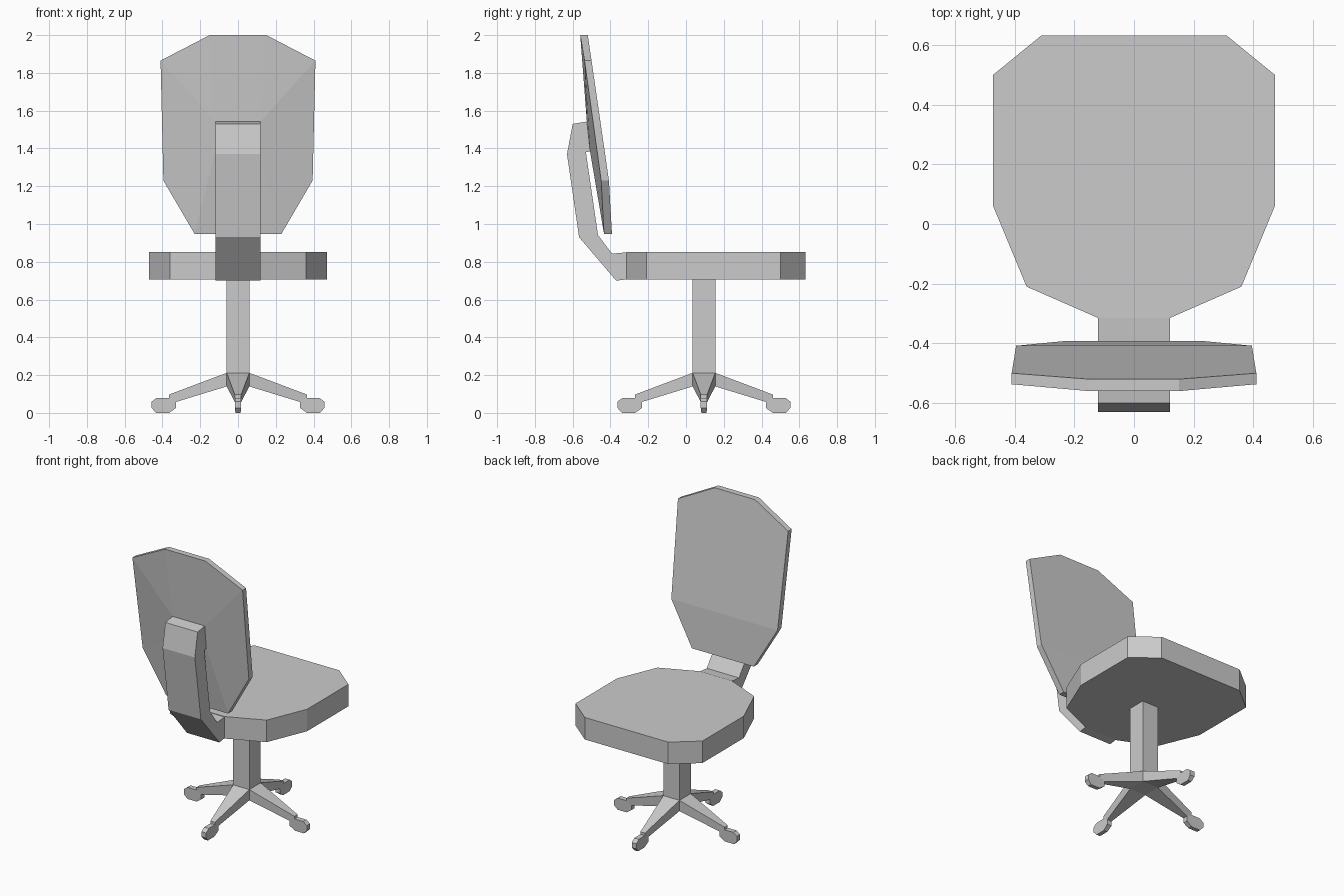
import bpy, bmesh, math
from mathutils import Matrix

if "Cube" in bpy.data.objects:
    bpy.data.objects.remove(bpy.data.objects["Cube"])


def finish(name, bm):
    bmesh.ops.recalc_face_normals(bm, faces=bm.faces)
    mesh = bpy.data.meshes.new(name)
    bm.to_mesh(mesh)
    bm.free()
    obj = bpy.data.objects.new(name, mesh)
    bpy.context.collection.objects.link(obj)
    return obj


def loft(bm, a, b):
    """Closed solid between two matching rings of points."""
    va = [bm.verts.new(p) for p in a]
    vb = [bm.verts.new(p) for p in b]
    n = len(va)
    bm.faces.new(va)
    bm.faces.new(vb)
    for i in range(n):
        j = (i + 1) % n
        bm.faces.new((va[i], va[j], vb[j], vb[i]))


def mirrored(half):
    """Complete a right-hand outline with its left-hand mirror image."""
    return half + [(-x, *rest) for x, *rest in reversed(half)]


# Seat cushion
bm = bmesh.new()
outline = mirrored([(0.31, 0.632), (0.472, 0.50), (0.472, 0.06), (0.36, -0.21), (0.12, -0.315)])
loft(bm, [(x, y, 0.705) for x, y in outline], [(x, y, 0.853) for x, y in outline])
finish("seat", bm)

# Bent bracket joining seat and backrest
bm = bmesh.new()
profile = [(-0.315, 0.707), (-0.37, 0.70), (-0.566, 0.93), (-0.63, 1.37), (-0.60, 1.53),
           (-0.522, 1.543), (-0.506, 1.386), (-0.53, 1.38), (-0.466, 0.942),
           (-0.392, 0.843), (-0.315, 0.85)]
loft(bm, [(-0.12, y, z) for y, z in profile], [(0.12, y, z) for y, z in profile])
finish("back_bracket", bm)

# Backrest: folded front panel, rim, and rear bulging towards the bracket
bm = bmesh.new()
rim = [(0.15, -0.52, -0.56, 2.0), (0.41, -0.50, -0.537, 1.865),
       (0.395, -0.408, -0.449, 1.23), (0.23, -0.392, -0.434, 0.948)]
ring = mirrored(rim)
front = [bm.verts.new((x, yf, z)) for x, yf, yr, z in ring]
rear = [bm.verts.new((x, yr, z)) for x, yf, yr, z in ring]
boss = [bm.verts.new(p) for p in mirrored([(0.12, -0.525, 1.543), (0.12, -0.508, 1.385)])]
for i in range(8):
    j = (i + 1) % 8
    bm.faces.new((front[i], front[j], rear[j], rear[i]))
bm.faces.new([front[i] for i in (0, 1, 2, 5, 6, 7)])
bm.faces.new(front[2:6])
bm.faces.new(boss)
# Each rim point connects to its nearest boss corner
near = [0, 0, 1, 1, 2, 2, 3, 3]
for i in range(8):
    j = (i + 1) % 8
    face = [rear[i], rear[j], boss[near[j]]]
    if near[i] != near[j]:
        face.append(boss[near[i]])
    bm.faces.new(face)
finish("backrest", bm)

# Post
CY = 0.095
bm = bmesh.new()
square = [(0.06, 0.06), (-0.06, 0.06), (-0.06, -0.06), (0.06, -0.06)]
loft(bm, [(x, y + CY, 0.14) for x, y in square], [(x, y + CY, 0.71) for x, y in square])
finish("post", bm)

# Four tapering legs with blocky feet: (radius, height, half width)
W = 0.017
arm = [(0.06, 0.212, 0.06), (0.365, 0.097, W), (0.365, 0.08, W), (0.328, 0.058, W), (0.06, 0.14, 0.06)]
foot = [(0.365, 0.08, W), (0.43, 0.08, W), (0.457, 0.06, W), (0.457, 0.026, W), (0.434, 0, W * 0.8),
        (0.365, 0, W * 0.8), (0.328, 0.026, W), (0.328, 0.058, W)]
for k in range(4):
    bm = bmesh.new()
    for part in (arm, foot):
        loft(bm, [(r, -w, z) for r, z, w in part], [(r, w, z) for r, z, w in part])
    turn = Matrix.Translation((0, CY, 0)) @ Matrix.Rotation(k * math.pi / 2, 4, 'Z')
    bmesh.ops.transform(bm, matrix=turn, verts=bm.verts)
    finish(f"leg_{k + 1}", bm)
